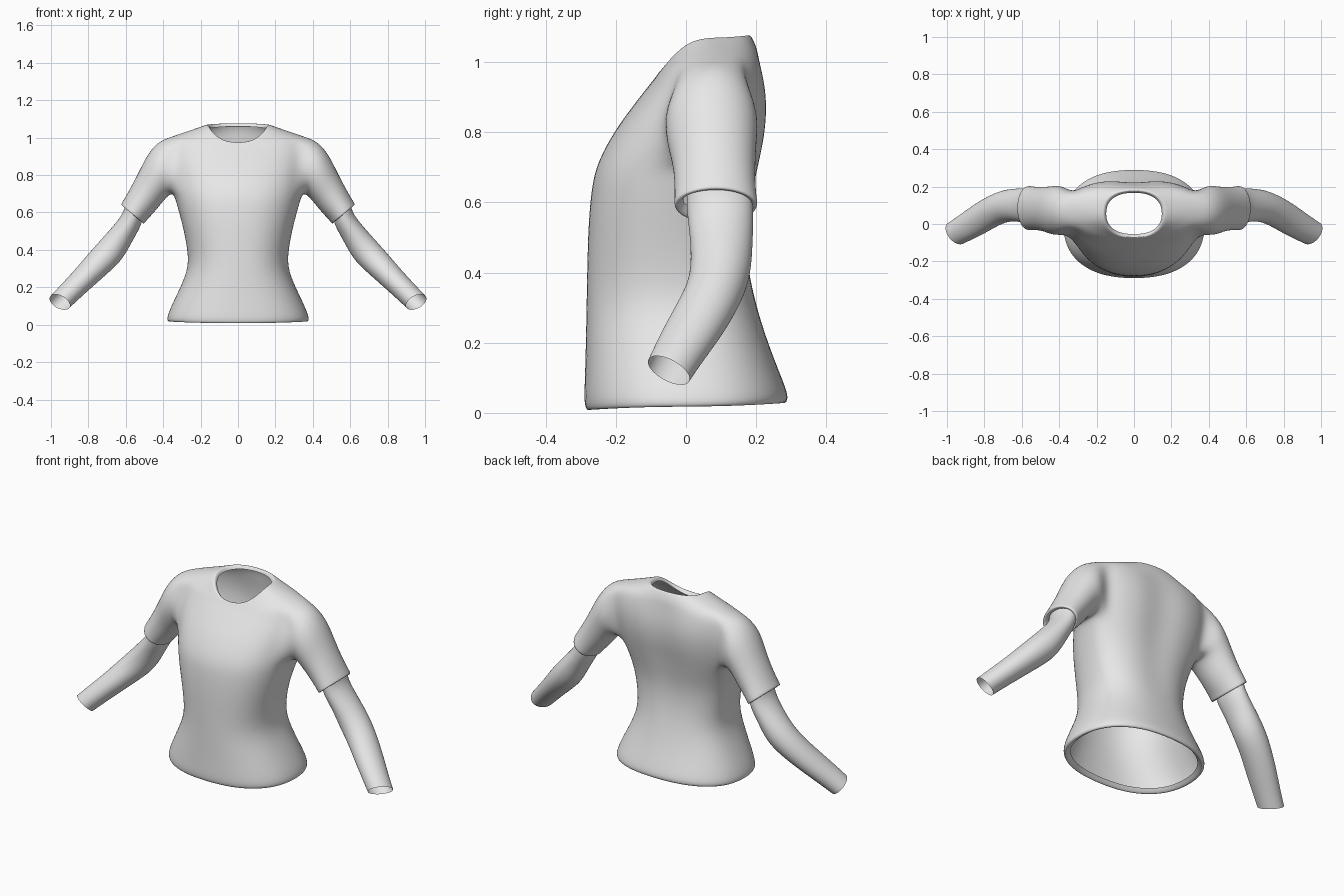
import bpy, bmesh, math
from mathutils import Vector

if "Cube" in bpy.data.objects:
    bpy.data.objects.remove(bpy.data.objects["Cube"])

cloth = bpy.data.materials.new("grey_cloth")
cloth.diffuse_color = (0.8, 0.8, 0.8, 1)
cloth.use_nodes = True
cloth.node_tree.nodes["Principled BSDF"].inputs["Base Color"].default_value = cloth.diffuse_color


def power(v, e):
    return math.copysign(abs(v) ** e, v)


def torso_ring(bm, hw, yf, yc, yb, zf, zs, zb, groove, n=24):
    """Squarish oval: half width, front/side/back y, front/side/back z, spine groove."""
    ring = []
    for i in range(n):
        a = 2 * math.pi * i / n
        c, s = power(math.cos(a), 0.85), power(math.sin(a), 0.85)
        end_y, end_z = (yb, zb) if s > 0 else (yf, zf)
        x = hw * c
        y = yc + (end_y - yc) * abs(s)
        if s > 0:
            y -= groove * math.exp(-(x / 0.08) ** 2)
        ring.append(bm.verts.new((x, y, zs + (end_z - zs) * s * s)))
    return ring


def limb_ring(bm, side, outer, inner, y0, y1, skew=0.0, n=16):
    """Oval between an outer and an inner (x, z) point, from y0 to y1."""
    ring = []
    for i in range(n):
        a = 2 * math.pi * i / n
        t, s = (1 + math.cos(a)) / 2, math.sin(a)
        x = inner[0] + (outer[0] - inner[0]) * t + skew * s
        z = inner[1] + (outer[1] - inner[1]) * t - skew * s
        ring.append(bm.verts.new((side * x, (y0 + y1) / 2 + (y1 - y0) / 2 * s, z)))
    return ring


def loft(bm, rings, skip=lambda row, col: False):
    for r, (a, b) in enumerate(zip(rings, rings[1:])):
        n = len(a)
        for i in range(n):
            if not skip(r, i):
                bm.faces.new((a[i], a[(i + 1) % n], b[(i + 1) % n], b[i]))


def finish(bm, name):
    bmesh.ops.recalc_face_normals(bm, faces=bm.faces)
    me = bpy.data.meshes.new(name)
    bm.to_mesh(me)
    bm.free()
    me.materials.append(cloth)
    ob = bpy.data.objects.new(name, me)
    bpy.context.collection.objects.link(ob)
    sub = ob.modifiers.new("smooth", 'SUBSURF')
    sub.levels = sub.render_levels = 2
    for p in me.polygons:
        p.use_smooth = True
    return ob


# Shirt body, from the turned-in hem to the turned-in collar
body = [
    (.345, -.26, 0, .26, .03, .035, .05, 0),
    (.37, -.28, 0, .28, .0, .012, .02, 0),
    (.388, -.294, 0, .299, .02, .025, .04, 0),
    (.365, -.291, 0, .275, .09, .09, .1, 0),
    (.31, -.288, 0, .235, .2, .2, .2, 0),
    (.264, -.286, 0, .204, .31, .31, .31, .005),
    (.275, -.284, 0, .184, .42, .42, .42, .01),
    (.298, -.281, 0, .183, .53, .53, .53, .015),
    (.323, -.274, .02, .2, .62, .62, .62, .02),
    (.345, -.262, .05, .217, .7, .7, .7, .025),
    (.36, -.215, .07, .237, .79, .79, .79, .025),
    (.37, -.165, .08, .243, .86, .87, .88, .025),
    (.375, -.11, .085, .232, .93, .94, .95, .02),
    (.36, -.085, .085, .217, .96, 1.005, 1.0, .01),
    (.27, -.08, .075, .205, .968, 1.035, 1.035, 0),
    (.19, -.075, .06, .19, .973, 1.062, 1.07, 0),
    (.16, -.07, .055, .18, .975, 1.075, 1.082, 0),
    (.15, -.055, .055, .168, .955, 1.05, 1.06, 0),
]
# Sleeve, from the shoulder to the turned-in cuff
sleeve = [
    ((.425, .985), (.362, .695), -.062, .21),
    ((.485, .915), (.39, .67), -.06, .205),
    ((.535, .81), (.425, .625), -.04, .2),
    ((.58, .725), (.465, .58), -.035, .2),
    ((.617, .66), (.49, .555), -.035, .205),
    ((.63, .642), (.502, .535), -.037, .207),
    ((.615, .635), (.515, .55), -.02, .19),
    ((.595, .64), (.515, .575), -.01, .18),
]
bm = bmesh.new()
rings = [torso_ring(bm, *r) for r in body]
# Armholes: four rows by four columns left open on each side
loft(bm, rings, lambda row, col: 9 <= row <= 12 and (col in (22, 23, 0, 1) or 10 <= col <= 13))
armholes = [e for e in bm.edges if e.is_boundary
            and e.verts[0] not in rings[0] + rings[-1]
            and e.verts[1] not in rings[0] + rings[-1]]
for side in (1, -1):
    rs = [limb_ring(bm, side, *r) for r in sleeve]
    loft(bm, rs)
    first = [e for e in bm.edges if e.verts[0] in rs[0] and e.verts[1] in rs[0]]
    hole = [e for e in armholes if e.verts[0].co.x * side > 0]
    bmesh.ops.bridge_loops(bm, edges=first + hole)
finish(bm, "shirt")

# Forearms, starting inside the cuffs and open at the wrists
forearm = [
    ((.6, .68), (.5, .6), 0, .19),
    ((.605, .605), (.515, .53), 0, .195),
    ((.675, .52), (.56, .455), .012, .192),
    ((.742, .447), (.612, .352), .012, .188),
    ((.803, .378), (.68, .287), -.007, .162, .01),
    ((.88, .287), (.768, .21), -.05, .107, .02),
    ((.95, .212), (.848, .138), -.085, .048, .025),
    ((1.003, .155), (.903, .087), -.11, .012, .025),
]
for side, name in ((1, "forearm_right_side"), (-1, "forearm_left_side")):
    bm = bmesh.new()
    loft(bm, [limb_ring(bm, side, *r) for r in forearm])
    finish(bm, name)
